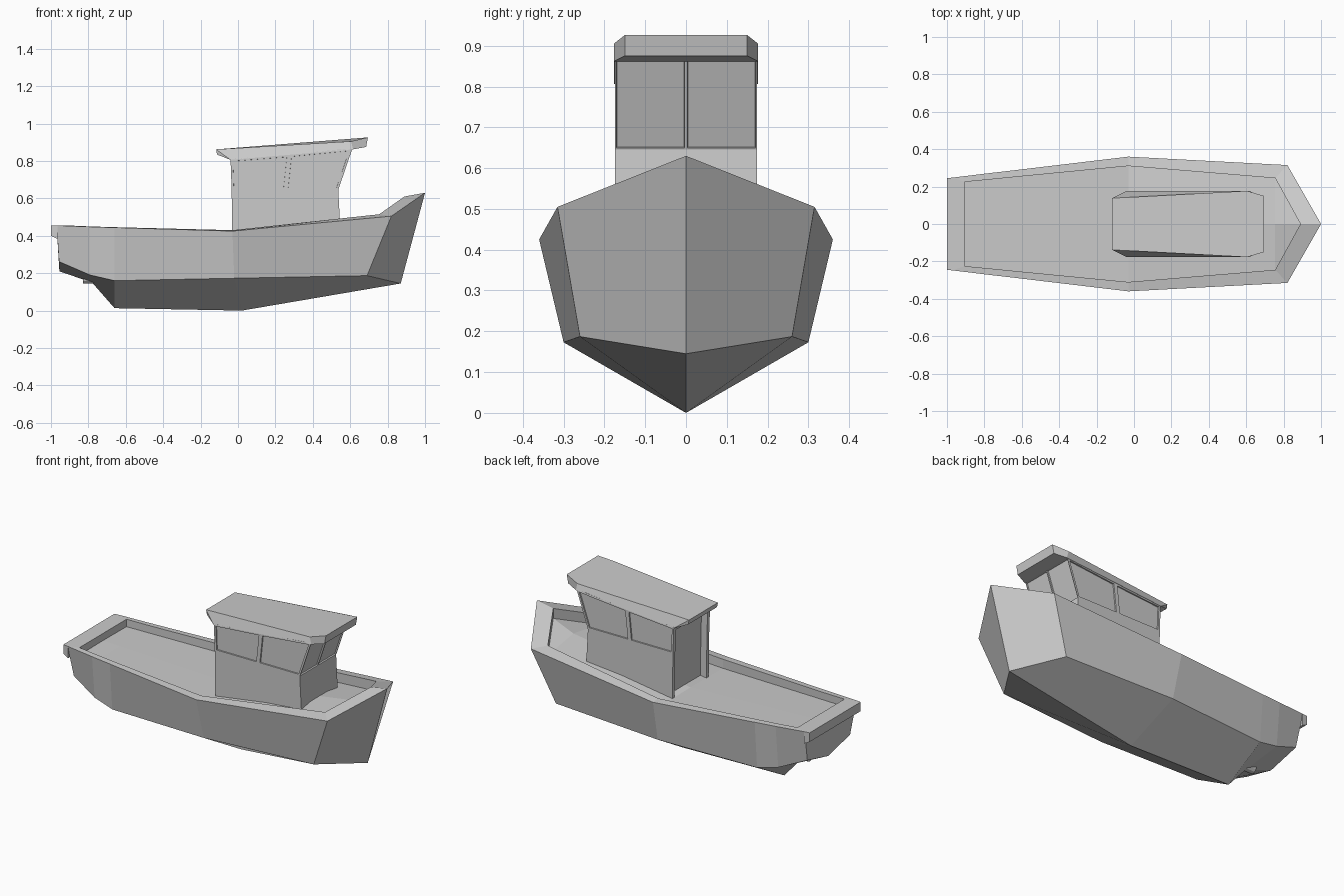
import bpy, bmesh
from mathutils import Vector

if "Cube" in bpy.data.objects:
    bpy.data.objects.remove(bpy.data.objects["Cube"])


def finish(name, bm, mirror=False):
    bmesh.ops.recalc_face_normals(bm, faces=bm.faces)
    mesh = bpy.data.meshes.new(name)
    bm.to_mesh(mesh)
    bm.free()
    ob = bpy.data.objects.new(name, mesh)
    bpy.context.collection.objects.link(ob)
    if mirror:
        m = ob.modifiers.new("Mirror", 'MIRROR')
        m.use_axis = (False, True, False)
        m.use_clip = True
        m.merge_threshold = 0.0005
    return ob


def strip(bm, a, b):
    """Quads between two equally long vertex rows, triangles at shared ends."""
    for i in range(len(a) - 1):
        quad = list(dict.fromkeys((a[i], a[i + 1], b[i + 1], b[i])))
        bm.faces.new(quad)


# Hull half: keel, chine, gunwale, inner rim and sunken deck, stern to bow
bm = bmesh.new()


def row(points):
    return [bm.verts.new(p) for p in points]


keel = row([(-.955, 0, .21), (-.78, 0, .15), (-.66, 0, .013), (.02, 0, 0), (.87, 0, .145)])
chine = row([(-.957, .205, .262), (-.79, .245, .19), (-.66, .262, .16),
             (-.02, .30, .173), (.69, .26, .187)])
sheer = row([(-.97, .248, .455), (-.79, .27, .448), (-.66, .285, .444),
             (-.03, .36, .425), (.82, .315, .505)])
stem = bm.verts.new((1, 0, .63))
rim = row([(-.905, .225, .455), (-.79, .236, .45), (-.66, .249, .446),
           (-.03, .31, .43), (.755, .245, .515), (.89, 0, .61)])
deck = row([(-.905, .225, .41), (-.79, .236, .405), (-.66, .249, .4),
            (-.03, .31, .375), (.755, .245, .455), (.89, 0, .55)])
mid = row([(-.905, 0, .412), (-.79, 0, .407), (-.66, 0, .402),
           (-.03, 0, .378), (.755, 0, .495)]) + [deck[-1]]
stern_out = bm.verts.new((-.97, 0, .455))
stern_in = bm.verts.new((-.905, 0, .455))
strip(bm, keel, chine)
strip(bm, chine, sheer)
strip(bm, sheer + [stem], rim)
strip(bm, rim, deck)
strip(bm, deck, mid)
bm.faces.new((keel[-1], chine[-1], sheer[-1], stem))          # bow panel
bm.faces.new((keel[0], chine[0], sheer[0], stern_out))        # transom
bm.faces.new((stern_out, sheer[0], rim[0], stern_in))         # stern rim top
bm.faces.new((stern_in, rim[0], deck[0], mid[0]))             # stern rim inside
finish("hull", bm, mirror=True)

# Overhanging lip across the transom
bm = bmesh.new()
profile = [(-1, .455), (-1, .40), (-.966, .383), (-.966, .455)]
rows = [[bm.verts.new((x, s * (.245 if x < -.99 else .2485), z)) for x, z in profile]
        for s in (-1, 1)]
strip(bm, rows[0] + rows[0][:1], rows[1] + rows[1][:1])
for r in rows:
    bm.faces.new(r)
finish("stern_lip", bm)

# Wheelhouse: loop around the walls at floor, sill and roof heights
bm = bmesh.new()
W = .174
levels = [((-.03, .34), (.25, .36), (.548, .42)),
          ((-.034, .645), (.255, .645), (.536, .645)),
          ((-.04, .81), (.275, .835), (.612, .868))]
loops = []
for back, centre, front in levels:
    path = [(back, -W), (centre, -W), (front, -W), (front, 0),
            (front, W), (centre, W), (back, W)]
    loops.append([bm.verts.new((x, y, z)) for (x, z), y in path])
windows = []
for lo, hi in zip(loops, loops[1:]):
    for i in range(6):
        f = bm.faces.new((lo[i], lo[i + 1], hi[i + 1], hi[i]))
        if lo is loops[1]:
            windows.append(f)
door = [bm.faces.new((lo[6], lo[0], hi[0], hi[6])) for lo, hi in zip(loops, loops[1:])]
bm.faces.new(loops[0])
bm.faces.new(loops[2])
bmesh.ops.recalc_face_normals(bm, faces=bm.faces)


def recess(faces, border, depth, region=False):
    """Inset faces, then step the inner faces straight inwards."""
    op = bmesh.ops.inset_region if region else bmesh.ops.inset_individual
    op(bm, faces=faces, thickness=border, use_even_offset=True)
    op(bm, faces=faces, thickness=.0005, depth=-depth, use_even_offset=True)


recess(windows[2:4], .004, .008)
recess(windows[:2] + windows[4:], .012, .008)
recess(door, .022, .04, region=True)
finish("wheelhouse", bm)

# Roof: six-sided slab with tapered overhangs
bm = bmesh.new()


def ring(half):
    pts = [(x, -y, z) for x, y, z in half] + [(x, y, z) for x, y, z in reversed(half)]
    return [bm.verts.new(p) for p in pts]


top = ring([(-.117, .138, .862), (.605, .177, .905), (.695, .15, .926)])
low = ring([(-.112, .138, .834), (.685, .15, .875)])
under = ring([(-.04, .176, .806), (.615, .176, .862)])
bm.faces.new(top)
bm.faces.new(under)
bm.faces.new((top[0], top[5], low[3], low[0]))           # back edge
bm.faces.new((top[2], top[3], low[2], low[1]))           # front edge
bm.faces.new((low[0], low[3], under[3], under[0]))       # back underside
bm.faces.new((low[1], low[2], under[2], under[1]))       # front underside
for a, b, c, u, v, p, q in ((top[0], top[1], top[2], under[0], under[1], low[0], low[1]),
                            (top[5], top[4], top[3], under[3], under[2], low[3], low[2])):
    bm.faces.new((a, b, v, u))
    bm.faces.new((a, u, p))
    bm.faces.new((b, c, q, v))
finish("roof", bm)

# Propeller shaft tube under the stern
bpy.ops.mesh.primitive_cylinder_add(vertices=12, radius=.03, depth=.08,
                                    location=(-.79, 0, .174), rotation=(0, 1.5708, 0))
bpy.context.object.name = "shaft_tube"
